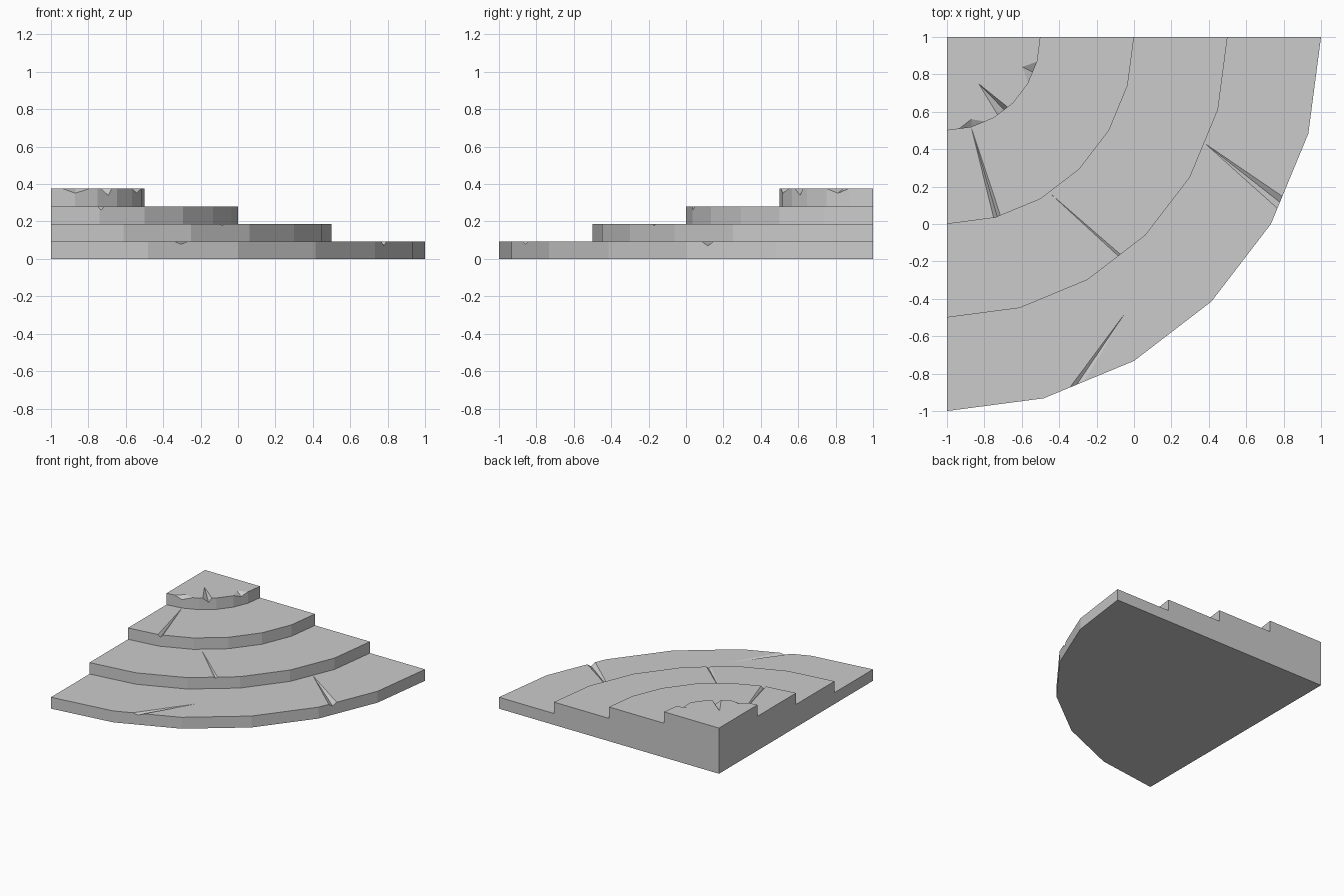
import bpy, bmesh
from math import pi
from mathutils import Vector

cube = bpy.data.objects.get("Cube")
if cube:
    bpy.data.objects.remove(cube, do_unlink=True)

STEPS, RUN, RISE = 4, 0.5, 0.0938
CORNER = Vector((-1, 1, 0))

stone = bpy.data.materials.new("grey_stone")
stone.use_nodes = True
GREY = (0.6, 0.6, 0.6, 1)
stone.diffuse_color = GREY
stone.node_tree.nodes["Principled BSDF"].inputs["Base Color"].default_value = GREY


def make_object(name, bm):
    bmesh.ops.recalc_face_normals(bm, faces=bm.faces)
    mesh = bpy.data.meshes.new(name)
    bm.to_mesh(mesh)
    bm.free()
    mesh.materials.append(stone)
    obj = bpy.data.objects.new(name, mesh)
    bpy.context.collection.objects.link(obj)
    return obj


# Quarter-round staircase: stepped profile turned about the back corner
def build_stairs():
    profile = [(0, 0)]
    for i in range(STEPS):
        radius = (STEPS - i) * RUN
        profile += [(radius, i * RISE), (radius, (i + 1) * RISE)]
    profile.append((0, STEPS * RISE))
    bm = bmesh.new()
    verts = [bm.verts.new(CORNER + Vector((r, 0, z))) for r, z in profile]
    start = bm.faces.new(verts)
    edges = [e for e in bm.edges if any((v.co - CORNER).xy.length > 0.01 for v in e.verts)]
    result = bmesh.ops.spin(bm, geom=edges, cent=CORNER, axis=(0, 0, 1),
                            angle=-pi / 2, steps=6)
    # Close the far end wall with a matching profile face
    bmesh.ops.remove_doubles(bm, verts=bm.verts, dist=0.0005)
    rim = [e for e in bm.edges if e.is_boundary]
    bmesh.ops.contextual_create(bm, geom=rim)
    # Merge the fan triangles of the floor into one face
    floor = [f for f in bm.faces if all(v.co.z < 0.001 for v in f.verts)]
    bmesh.ops.dissolve_faces(bm, faces=floor)
    return make_object("stone_steps", bm)


# V-shaped crack: a wedge narrowing to a tip on the tread
def build_crack(name, level, tip, left, right, low, depth):
    z = level * RISE
    tip = Vector((*tip, z))
    left, right = Vector((*left, z)), Vector((*right, z))
    low = Vector((*low, z - depth))
    corners = [low + (left - low) * 1.5, low + (right - low) * 1.5, low]
    reach = 1 + 0.05 / (low - tip).length
    bm = bmesh.new()
    apex = bm.verts.new(tip)
    a, b, c = [bm.verts.new(tip + (p - tip) * reach) for p in corners]
    for face in ((apex, a, b), (apex, b, c), (apex, c, a), (a, c, b)):
        bm.faces.new(face)
    obj = make_object(name, bm)
    obj.hide_render = True
    obj.hide_viewport = True
    obj.display_type = 'WIRE'
    return obj


# Tread level, tip, two mouth corners, lowest point, depth
cracks = [
    (1, (0.38, 0.43), (0.79, 0.15), (0.765, 0.085), (0.778, 0.118), 0.024),
    (1, (-0.05, -0.48), (-0.34, -0.87), (-0.265, -0.84), (-0.305, -0.857), 0.015),
    (2, (-0.45, 0.165), (-0.075, -0.16), (-0.10, -0.18), (-0.085, -0.17), 0.01),
    (3, (-0.87, 0.515), (-0.75, 0.033), (-0.712, 0.04), (-0.73, 0.036), 0.02),
    (4, (-0.83, 0.75), (-0.673, 0.623), (-0.73, 0.585), (-0.69, 0.606), 0.037),
    (4, (-0.87, 0.56), (-0.935, 0.509), (-0.795, 0.548), (-0.87, 0.517), 0.024),
    (4, (-0.597, 0.84), (-0.518, 0.868), (-0.566, 0.755), (-0.542, 0.813), 0.024),
]

stairs = build_stairs()
for i, crack in enumerate(cracks):
    cutter = build_crack(f"crack_cutter_{i + 1}", *crack)
    mod = stairs.modifiers.new(f"crack_{i + 1}", 'BOOLEAN')
    mod.operation = 'DIFFERENCE'
    mod.solver = 'EXACT'
    mod.object = cutter

# Bake the cuts, then remove the cutters
bpy.context.view_layer.update()
evaluated = stairs.evaluated_get(bpy.context.evaluated_depsgraph_get())
cut_mesh = bpy.data.meshes.new_from_object(evaluated)
stairs.modifiers.clear()
stairs.data = cut_mesh
for obj in [o for o in bpy.data.objects if o.name.startswith("crack_cutter")]:
    bpy.data.objects.remove(obj, do_unlink=True)
